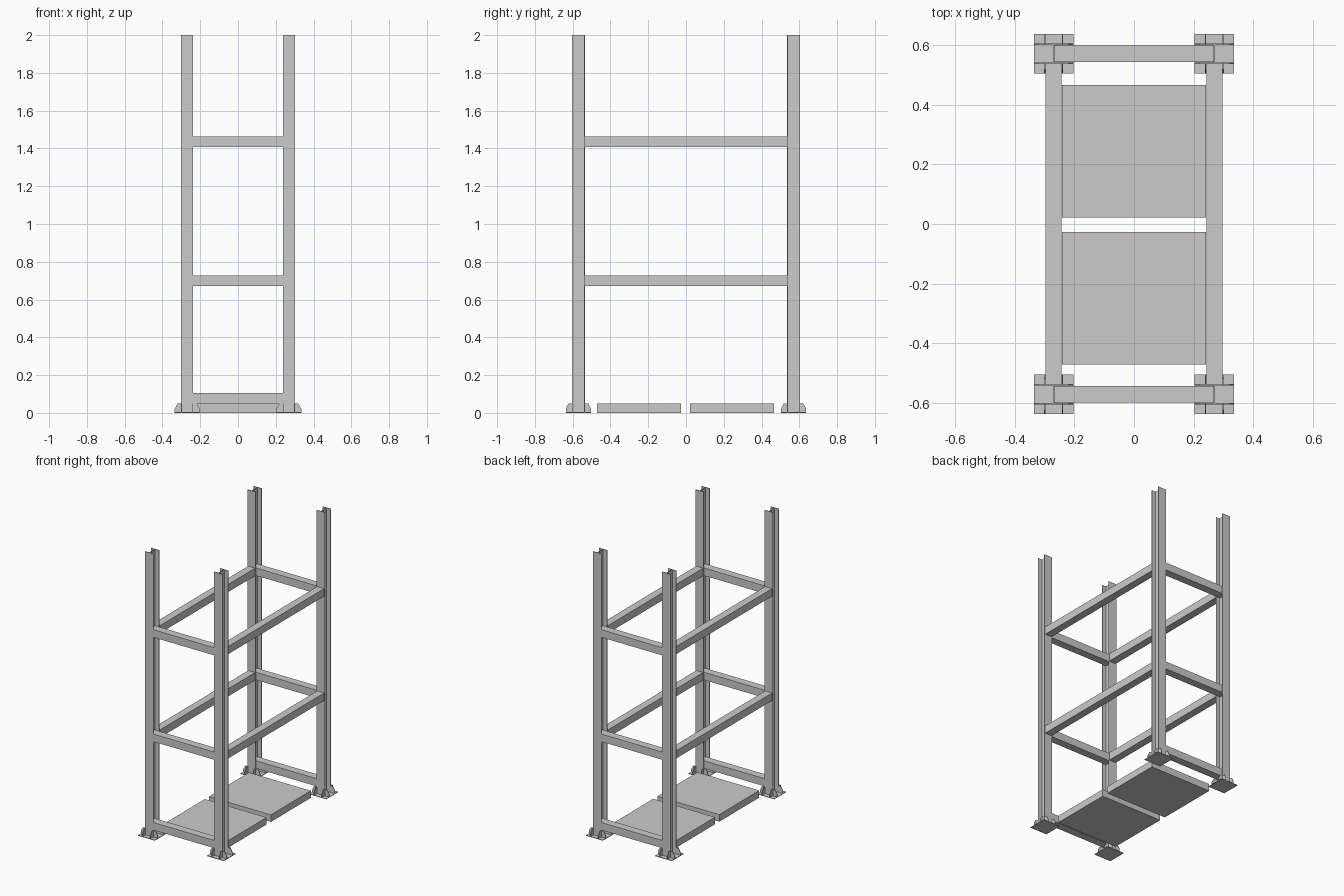
import bpy, bmesh
from mathutils import Vector

if "Cube" in bpy.data.objects:
    bpy.data.objects.remove(bpy.data.objects["Cube"])

T = 0.004            # steel plate thickness
PX, PY = 0.269, 0.57  # post centre
HX, HY = 0.032, 0.034  # post half size


def prism(bm, pts, offset):
    """Extrude a closed planar outline along offset."""
    f = bm.faces.new([bm.verts.new(p) for p in pts])
    r = bmesh.ops.extrude_face_region(bm, geom=[f])
    vs = [v for v in r["geom"] if isinstance(v, bmesh.types.BMVert)]
    bmesh.ops.translate(bm, verts=vs, vec=Vector(offset))


def finish(name, bm):
    bmesh.ops.recalc_face_normals(bm, faces=bm.faces)
    me = bpy.data.meshes.new(name)
    bm.to_mesh(me)
    bm.free()
    ob = bpy.data.objects.new(name, me)
    bpy.context.collection.objects.link(ob)
    return ob


def box(name, x0, x1, y0, y1, z0, z1):
    bm = bmesh.new()
    prism(bm, [(x0, y0, z0), (x1, y0, z0), (x1, y1, z0), (x0, y1, z0)], (0, 0, z1 - z0))
    return finish(name, bm)


def post(name, cx, cy):
    # H section, flanges facing front and back
    w, fi = T / 2, HY - T
    half = [(-HX, -HY), (HX, -HY), (HX, -fi), (w, -fi), (w, fi), (HX, fi)]
    outline = half + [(-x, -y) for x, y in half]
    bm = bmesh.new()
    prism(bm, [(cx + x, cy + y, T) for x, y in outline], (0, 0, 2 - T))
    finish(name, bm)


def foot_gussets(name, cx, cy):
    # chamfered stiffeners in line with the post's four faces
    reach = 0.066
    bm = bmesh.new()

    def side(h):
        return [(h, T), (reach, T), (reach, 0.022), (h + 0.018, 0.05), (h, 0.05)]

    for s in (-1, 1):
        for t in (-1, 1):
            prism(bm, [(cx + s * u, cy + t * (HY - T), z) for u, z in side(HX)], (0, t * T, 0))
            prism(bm, [(cx + t * (HX - T), cy + s * u, z) for u, z in side(HY)], (t * T, 0, 0))
    finish(name, bm)


# posts and feet
for sx, a in ((-1, "left"), (1, "right")):
    for sy, b in ((-1, "front"), (1, "back")):
        cx, cy = sx * PX, sy * PY
        post(f"post_{b}_{a}", cx, cy)
        box(f"base_plate_{b}_{a}", cx - .066, cx + .066, cy - .066, cy + .066, 0, T)
        foot_gussets(f"foot_gussets_{b}_{a}", cx, cy)

# short beams run between the post webs
for sy, b in ((-1, "front"), (1, "back")):
    for i, z in enumerate((0.05, 0.673, 1.408)):
        box(f"short_beam_{b}_{i}", -PX + T / 2, PX - T / 2,
            sy * PY - .028, sy * PY + .028, z, z + .054)

# long beams run between the post flanges
for sx, a in ((-1, "left"), (1, "right")):
    for i, z in enumerate((0.673, 1.408)):
        box(f"long_beam_{a}_{i}", sx * PX - .027, sx * PX + .027,
            -PY + HY, PY - HY, z, z + .054)

# floor slabs
box("floor_slab_front", -0.241, 0.241, -0.471, -0.026, 0, 0.05)
box("floor_slab_back", -0.241, 0.241, 0.021, 0.466, 0, 0.05)
